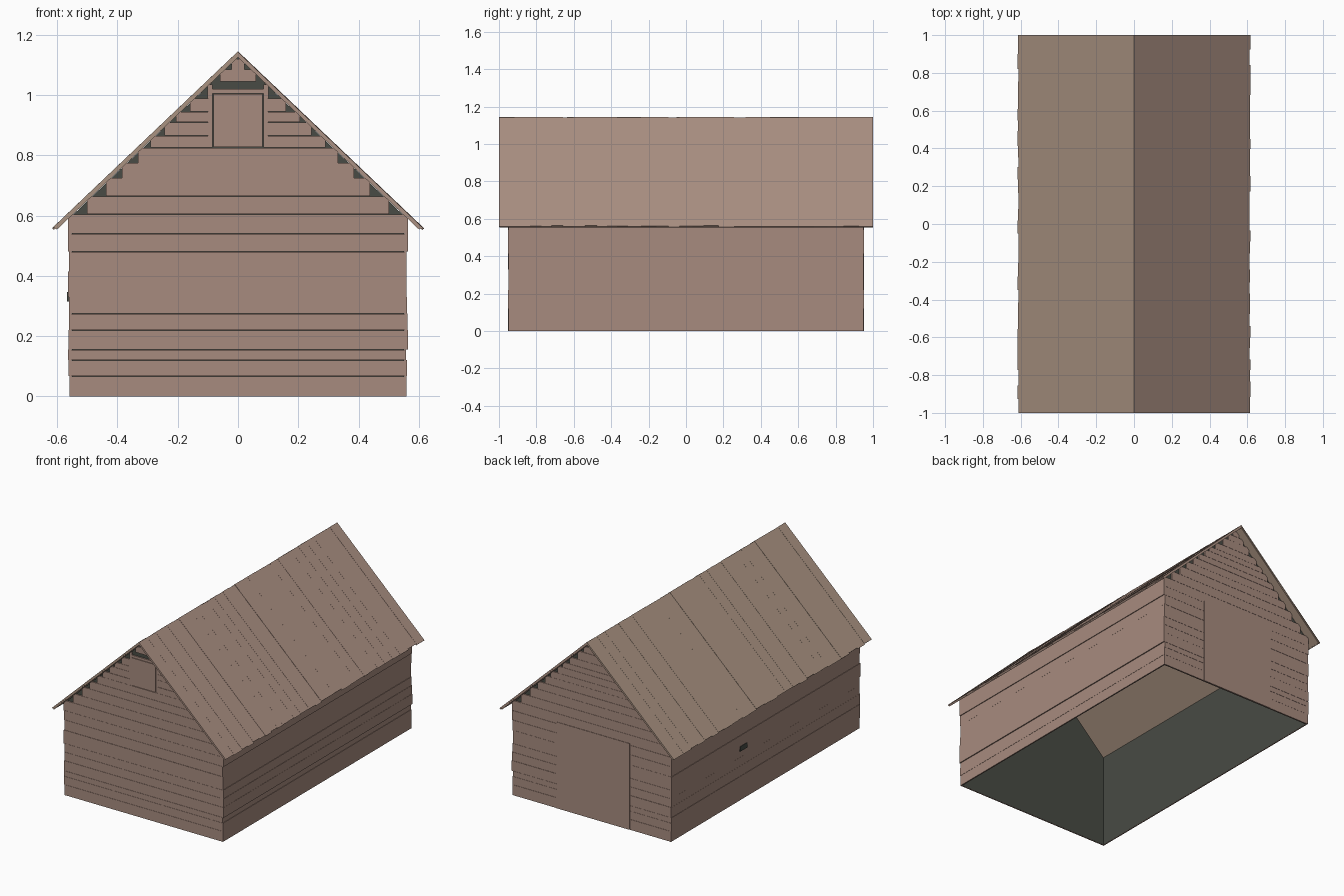
import bpy
import bmesh
import random

random.seed(4)

cube = bpy.data.objects.get("Cube")
if cube:
    bpy.data.objects.remove(cube, do_unlink=True)


def material(name, rgb):
    mat = bpy.data.materials.new(name)
    mat.use_nodes = True
    mat.diffuse_color = (*rgb, 1)
    mat.node_tree.nodes["Principled BSDF"].inputs["Base Color"].default_value = (*rgb, 1)
    return mat


WOOD = material("weathered brown wood", (0.39, 0.26, 0.212))
ROOF_RIGHT = material("light brown roof wood", (0.41, 0.283, 0.228))
ROOF_LEFT = material("tan roof wood", (0.40, 0.29, 0.222))
DARK = material("dark grey lining", (0.065, 0.07, 0.058))

HALF_X, HALF_Y = 0.55, 0.94    # wall lining
EAVE, RIDGE, SLOPE = 0.6, 1.145, 0.951
UNDER = RIDGE - 0.02           # underside of the roof at the ridge
SKIN = 0.002                   # space between lining and boards


def finish(bm, name, mat):
    bmesh.ops.recalc_face_normals(bm, faces=bm.faces)
    mesh = bpy.data.meshes.new(name)
    bm.to_mesh(mesh)
    bm.free()
    mesh.materials.append(mat)
    obj = bpy.data.objects.new(name, mesh)
    bpy.context.collection.objects.link(obj)


def prism(bm, profile, y0, y1):
    """Extrude an x-z profile from y0 to y1."""
    a = [bm.verts.new((x, y0, z)) for x, z in profile]
    b = [bm.verts.new((x, y1, z)) for x, z in profile]
    bm.faces.new(a)
    bm.faces.new(b[::-1])
    for i in range(len(a)):
        j = (i + 1) % len(a)
        bm.faces.new((a[i], b[i], b[j], a[j]))


def box(bm, x0, x1, y0, y1, z0, z1):
    prism(bm, [(x0, z0), (x1, z0), (x1, z1), (x0, z1)], y0, y1)


# Dark lining, open at the floor and under the roof
bm = bmesh.new()
prism(bm, [(-HALF_X, 0), (HALF_X, 0), (HALF_X, EAVE), (0, UNDER), (-HALF_X, EAVE)],
      -HALF_Y, HALF_Y)
bmesh.ops.recalc_face_normals(bm, faces=bm.faces)
bmesh.ops.delete(bm, geom=[f for f in bm.faces if abs(f.normal.z) > 0.1], context="FACES")
finish(bm, "wall_lining", DARK)

# Uneven courses of siding shared by all walls
courses = [0, .067, .12, .155, .22, .275, .33, .415, .48, .54, .605, .665, .725,
           .775, .825, .865, .91, .945, .99, 1.045, 1.085, 1.12]
rows = list(zip(courses, courses[1:]))
GAP = 0.001

# Long side walls: butted boards of uneven thickness
for name, side in (("right_siding", 1), ("left_siding", -1)):
    bm = bmesh.new()
    for z0, z1 in rows:
        if z0 > EAVE:
            break
        out = HALF_X + random.uniform(0.007, 0.015)
        end = HALF_Y + random.uniform(0.009, 0.013)
        x0, x1 = sorted((side * (HALF_X + SKIN), side * out))
        box(bm, x0, x1, -end, end, z0, min(z1, 0.595))
    finish(bm, name, WOOD)


def end_box(bm, side, x0, x1, z0, z1, depth):
    """Box lying on the front (-1) or back (1) wall."""
    y0, y1 = sorted((side * (HALF_Y + SKIN), side * (HALF_Y + depth)))
    box(bm, x0, x1, y0, y1, z0, z1)


# End walls: stepped boards interrupted by a door
def end_wall(name, side, left, right, door_z0, door_z1):
    bm = bmesh.new()
    for z0, z1 in rows:
        half = min(0.557, (UNDER + 0.002 - z1) / SLOPE + 0.015)
        depth = random.uniform(0.009, 0.010)
        if door_z0 <= z0 < door_z1:
            for x0, x1 in ((-half, left), (right, half)):
                if x1 > x0:
                    end_box(bm, side, x0, x1, z0, z1 - GAP, depth)
        else:
            end_box(bm, side, -half, half, z0, z1 - GAP, depth)
    finish(bm, name, WOOD)


end_wall("front_siding", -1, -0.1, 0.1, 0.825, 1.0)
end_wall("back_siding", 1, -0.27, 0.25, 0, 0.53)

# Loft door in a flat frame, with an open slot above the lintel
bm = bmesh.new()
end_box(bm, -1, -0.1, -0.0845, 0.825, 1.035, 0.0095)
end_box(bm, -1, 0.0845, 0.1, 0.825, 1.035, 0.0095)
end_box(bm, -1, -0.0845, 0.0845, 1.005, 1.02, 0.0095)
finish(bm, "loft_door_frame", WOOD)
bm = bmesh.new()
end_box(bm, -1, -0.082, 0.082, 0.827, 1.0025, 0.0095)
finish(bm, "loft_door", WOOD)

# Large door in the back wall
bm = bmesh.new()
end_box(bm, 1, -0.268, 0.249, 0, 0.55, 0.012)
finish(bm, "barn_door", WOOD)

# Small vent slot in the left wall
bm = bmesh.new()
box(bm, -HALF_X - 0.0165, -HALF_X - SKIN, 0.19, 0.26, 0.315, 0.347)
finish(bm, "vent_slot", DARK)

# Roof: a thin deck with uneven boards running down each slope
for name, side, mat in (("right_roof", 1, ROOF_RIGHT), ("left_roof", -1, ROOF_LEFT)):
    bm = bmesh.new()

    def strip(top, bottom, reach, y0, y1):
        prism(bm, [(0, RIDGE - top), (side * reach, RIDGE - top - SLOPE * reach),
                   (side * (reach - 0.006), RIDGE - bottom - SLOPE * (reach - 0.006)),
                   (0, RIDGE - bottom)], y0, y1)

    strip(0.010, 0.020, 0.607, -0.998, 0.998)
    y = -1.0
    while y < 1.0:
        end = y + random.uniform(0.05, 0.085)
        if end > 0.97:
            end = 1.0
        strip(random.uniform(0, 0.003), 0.012, random.uniform(0.611, 0.617), y, end)
        y = end
    finish(bm, name, mat)
